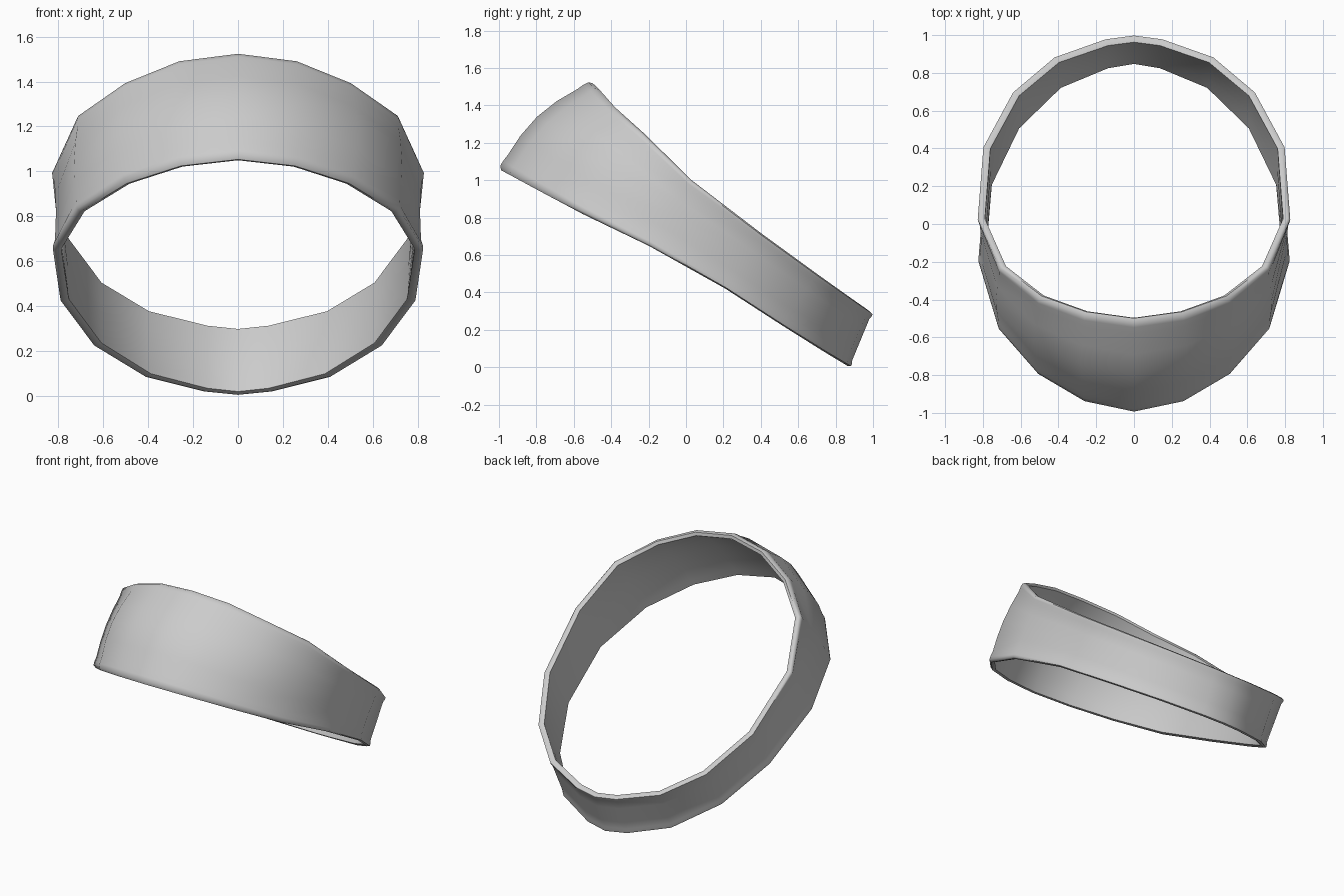
import bpy, bmesh, math
from mathutils import Vector

if "Cube" in bpy.data.objects:
    bpy.data.objects.remove(bpy.data.objects["Cube"])

# Right half of the lower and upper rims, front centre to back centre
LOWER = [(0, -1, 1.065), (.26, -.945, 1.035), (.505, -.8, .955), (.715, -.56, .825),
         (.825, -.2, .65), (.79, .21, .42), (.64, .52, .22), (.41, .745, .08),
         (.15, .855, .015), (0, .88, 0)]
UPPER = [(0, -.51, 1.53), (.26, -.475, 1.497), (.5, -.39, 1.4), (.71, -.23, 1.255),
         (.828, .03, 1.0), (.798, .41, .71), (.64, .7, .5), (.42, .885, .37),
         (.15, .98, .305), (0, 1, .29)]
# Outward bulge of the panel, strongest at the front
BULGE = [.065, .06, .05, .025, -.01, -.008, 0, 0, 0, 0]
# Closed wall section with rolled edges: (fraction of height, offset from outer surface)
SECTION = [(0, -.016), (.02, 0), (.06, 0), (.12, -.006), (.3, -.006), (.5, -.006),
           (.7, -.006), (.88, -.006), (.94, 0), (.98, 0), (1, -.016),
           (.98, -.038), (.9, -.036), (.7, -.03), (.5, -.03), (.3, -.03),
           (.1, -.036), (.02, -.038)]


def mirrored(half):
    pts = [Vector(p) for p in half]
    return pts + [Vector((-p.x, p.y, p.z)) for p in reversed(pts[1:-1])]


low, up = mirrored(LOWER), mirrored(UPPER)
bulge = BULGE + BULGE[-2:0:-1]
n, m = len(low), len(SECTION)

# Tilted band, lofted around both rims
bm = bmesh.new()
rings = []
for i in range(n):
    chord = up[i] - low[i]
    tangent = (low[(i + 1) % n] - low[i - 1]) + (up[(i + 1) % n] - up[i - 1])
    out = tangent.cross(chord).normalized()
    mid = (low[i] + up[i]) / 2
    if out.x * mid.x + out.y * (mid.y - .1) < 0:
        out = -out
    rings.append([bm.verts.new(low[i] + chord * u + out * (o + bulge[i] * math.sin(math.pi * u)))
                  for u, o in SECTION])
for i in range(n):
    a, b = rings[i], rings[(i + 1) % n]
    for j in range(m):
        k = (j + 1) % m
        bm.faces.new((a[j], b[j], b[k], a[k]))
bmesh.ops.recalc_face_normals(bm, faces=bm.faces)
mesh = bpy.data.meshes.new("head_band")
bm.to_mesh(mesh)
bm.free()
band = bpy.data.objects.new("head_band", mesh)
bpy.context.collection.objects.link(band)
bpy.context.view_layer.objects.active = band
band.select_set(True)
bpy.ops.object.shade_smooth_by_angle(angle=math.radians(60))
